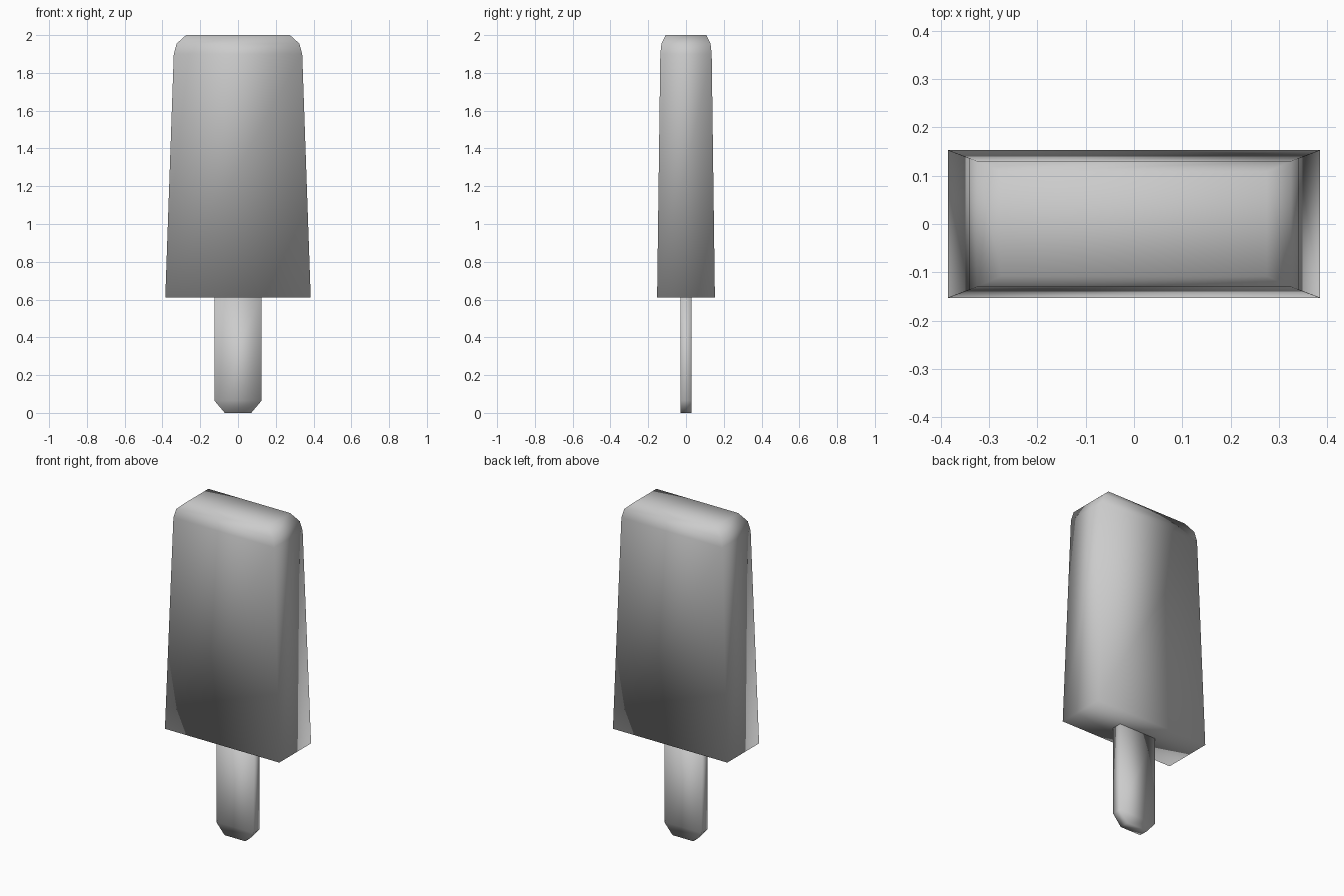
import bpy
import bmesh

cube = bpy.data.objects.get("Cube")
if cube:
    bpy.data.objects.remove(cube, do_unlink=True)

grey = bpy.data.materials.new("plain_grey")
grey.use_nodes = True
colour = (0.6, 0.6, 0.6, 1)
grey.diffuse_color = colour
grey.node_tree.nodes["Principled BSDF"].inputs["Base Color"].default_value = colour


def loft(name, levels):
    """Smooth closed solid through rectangles given as (z, half width, half depth)."""
    bm = bmesh.new()
    rings = [[bm.verts.new((sx * w, sy * d, z))
              for sx, sy in ((-1, -1), (1, -1), (1, 1), (-1, 1))]
             for z, w, d in levels]
    for low, high in zip(rings, rings[1:]):
        for i in range(4):
            j = (i + 1) % 4
            bm.faces.new((low[i], low[j], high[j], high[i]))
    bm.faces.new(reversed(rings[0]))
    bm.faces.new(rings[-1])
    for face in bm.faces:
        face.smooth = True
    mesh = bpy.data.meshes.new(name)
    bm.to_mesh(mesh)
    bm.free()
    mesh.materials.append(grey)
    obj = bpy.data.objects.new(name, mesh)
    bpy.context.collection.objects.link(obj)
    return obj


# Tapered frozen block with a rounded-off top
loft("ice_block", [(0.61, 0.385, 0.153), (1.9, 0.34, 0.136),
                   (1.955, 0.325, 0.13), (2.0, 0.275, 0.108)])

# Flat stick with clipped lower corners
loft("stick", [(0, 0.07, 0.03), (0.065, 0.125, 0.03), (0.62, 0.125, 0.03)])
